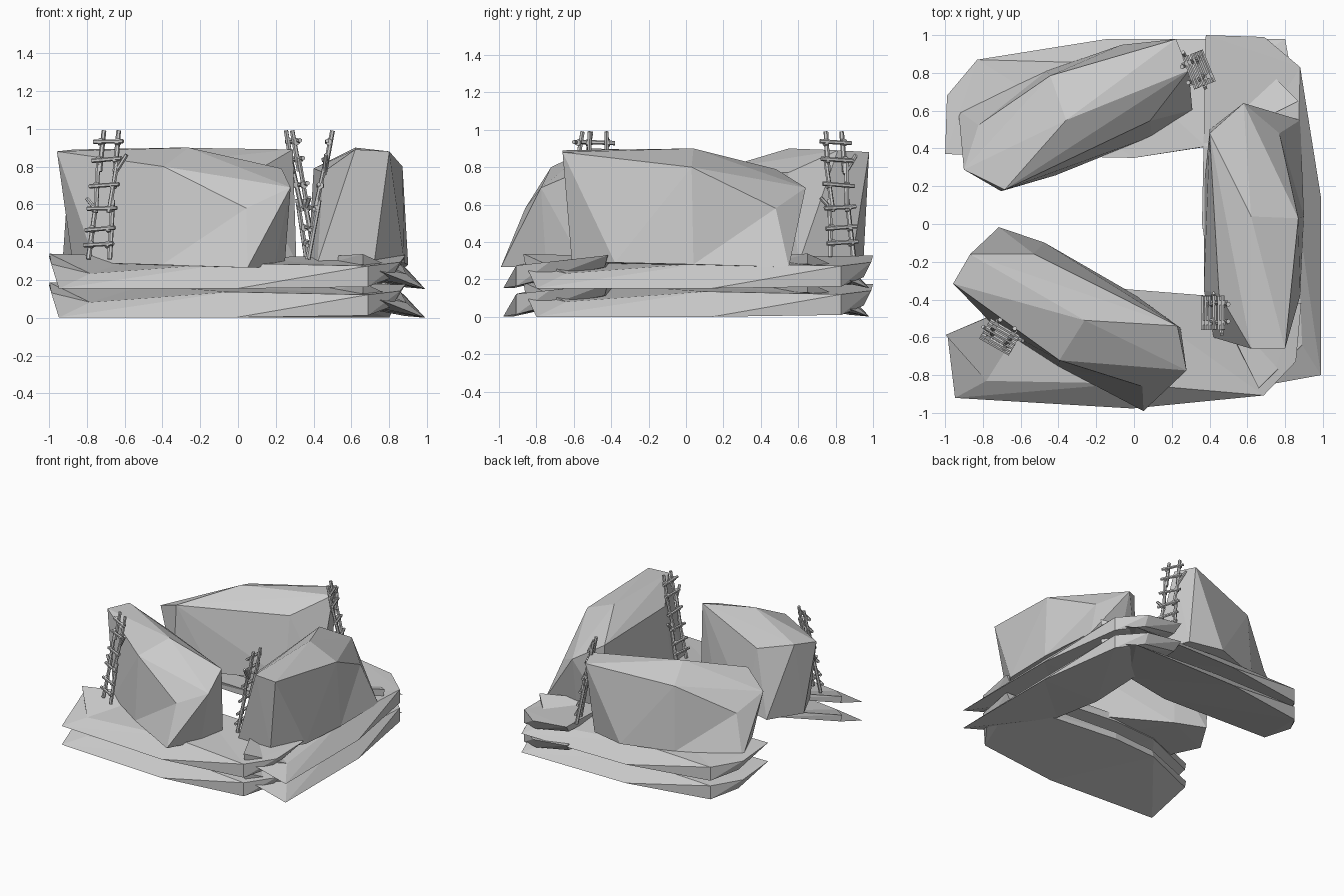
import bpy, bmesh, random
from math import radians
from mathutils import Vector, Matrix

if "Cube" in bpy.data.objects:
    bpy.data.objects.remove(bpy.data.objects["Cube"])

random.seed(4)


def make(name, bm, matrix=None):
    bmesh.ops.recalc_face_normals(bm, faces=bm.faces)
    me = bpy.data.meshes.new(name)
    bm.to_mesh(me)
    bm.free()
    ob = bpy.data.objects.new(name, me)
    if matrix:
        ob.matrix_world = matrix
    bpy.context.collection.objects.link(ob)
    return ob


def place(x, y, z, deg):
    return Matrix.Translation((x, y, z)) @ Matrix.Rotation(radians(deg), 4, 'Z')


# Stone slab: a wedge, low along the outer edge and a raised lip along the inner edge
BOTTOM = [(.99, -.80, 0), (.99, .14, 0), (.88, .83, .01), (.69, .95, .06),
          (.40, .94, .11), (.36, 0, .11), (.42, -.39, .12), (.66, -.86, .13)]
TOP = [(.89, -.64, .08), (.86, .10, .135), (.88, .83, .12), (.69, .99, .14),
       (.38, 1.0, .175), (.36, 0, .165), (.42, -.38, .17), (.66, -.87, .185)]


def slab(name, matrix):
    bm = bmesh.new()
    a, b = [[bm.verts.new(p) for p in ring] for ring in (BOTTOM, TOP)]
    n = len(a)
    for i in range(n):
        j = (i + 1) % n
        bm.faces.new((a[i], a[j], b[j]))
        bm.faces.new((a[i], b[j], b[i]))
    # bottom and top split across the slab
    for ring in (a, b):
        for q in ((0, 6, 7), (0, 1, 6), (1, 5, 6), (1, 2, 5), (2, 4, 5), (2, 3, 4)):
            bm.faces.new([ring[i] for i in q])
    return make(name, bm, matrix)


for layer in range(2):
    z = layer * .152
    slab("right_slab_%d" % layer, place(0, 0, z, 0))
    slab("back_slab_%d" % layer, place(0, -.01, z + .001, 90))
    slab("front_slab_%d" % layer, place(-.09, .02, z + .002, -93.4))

# Boulder: convex hull of its corner points, then one foot pulled outwards
FOOT_TUCKED, FOOT = Vector((.76, .45, .265)), Vector((.88, .55, .265))
ROCK = [
    (.80, -.66, .88), (.87, .03, .80), (.77, .48, .58), (.58, .64, .69),
    (.62, -.66, .89), (.62, .04, .90), (.40, .48, .79),
    (.45, -.37, .77), (.45, .03, .79),
    (.42, -.60, .29), (.72, -.61, .29), (.88, -.38, .29), (.90, .04, .28),
    (.60, .55, .27), (.40, .50, .28), (.37, .20, .28), (.37, -.35, .28)]


def boulder(name, matrix):
    bm = bmesh.new()
    for p in ROCK + [FOOT_TUCKED]:
        bm.verts.new(p)
    bmesh.ops.convex_hull(bm, input=bm.verts)
    loose = [v for v in bm.verts if not v.link_faces]
    bmesh.ops.delete(bm, geom=loose, context='VERTS')
    for v in bm.verts:
        if (v.co - FOOT_TUCKED).length < .001:
            v.co = FOOT
    return make(name, bm, matrix)


boulder("right_boulder", place(0, 0, 0, 0))
boulder("front_boulder", place(.014, .047, 0, -120))
boulder("back_boulder", place(-.09, -.01, 0, 112))


# Ladder: crooked rails, tied rungs and a few stray braces from hexagonal sticks
def stick(bm, a, b, r):
    d = b - a
    m = Matrix.Translation((a + b) / 2) @ d.to_track_quat('Z', 'Y').to_matrix().to_4x4()
    bmesh.ops.create_cone(bm, cap_ends=True, segments=6, radius1=r, radius2=r * .9,
                          depth=d.length, matrix=m)


def ladder(name, base, top):
    bm = bmesh.new()
    base, top = Vector(base), Vector(top)
    up = top - base
    side = up.cross(Vector((0, 0, 1))).normalized()
    out = side.cross(up).normalized()

    def at(s, t, o=0):
        return base + up * t + side * s + out * o

    for s in (-1, 1):
        stick(bm, at(s * .065, 0), at(s * .050, .46), .014)
        stick(bm, at(s * .040, .36, .012), at(s * .060, .78, .005), .013)
        stick(bm, at(s * .048, .68), at(s * .045, 1), .014)
    for t in (.11, .23, .39, .57, .77, .91):
        k = random.uniform(-.012, .012)
        stick(bm, at(-.09, t + k, .018), at(.09, t - k, .018), .012)
        for s in (-.052, .052):
            stick(bm, at(s - .012, t, .008), at(s + .012, t, .008), .02)
    stick(bm, at(.045, .66), at(.115, .81, .01), .012)
    stick(bm, at(-.045, .38), at(-.105, .47, .01), .012)
    return make(name, bm)


ladder("front_ladder", (-.735, -.64, .31), (-.67, -.53, .99))
ladder("right_ladder", (.37, -.47, .31), (.50, -.47, .99))
ladder("back_ladder", (.385, .835, .32), (.27, .79, .99))
